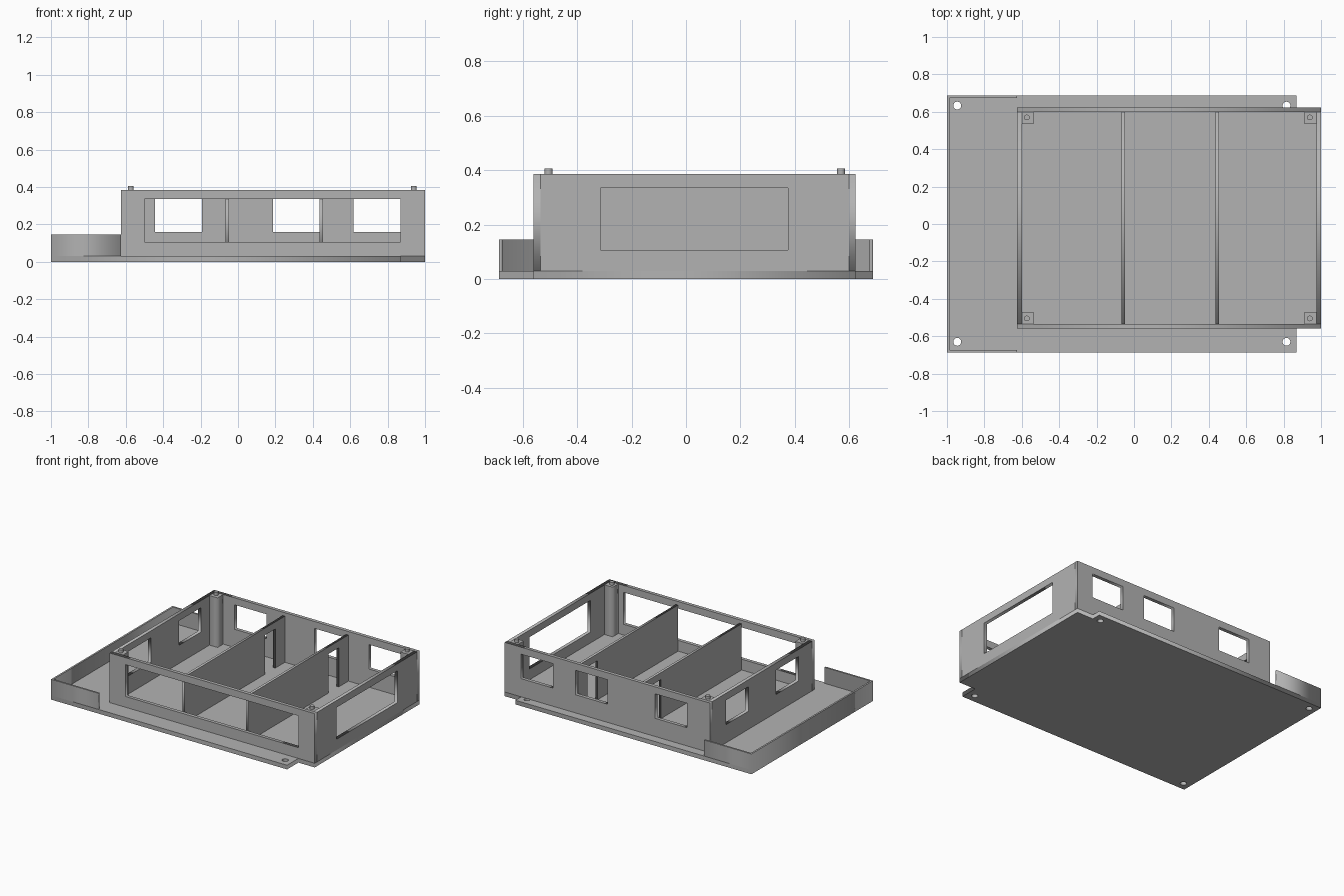
import bpy
import math

if "Cube" in bpy.data.objects:
    bpy.data.objects.remove(bpy.data.objects["Cube"], do_unlink=True)

grey = bpy.data.materials.new("plain grey")
grey.use_nodes = True
grey.diffuse_color = (0.45, 0.45, 0.45, 1)
grey.node_tree.nodes["Principled BSDF"].inputs["Base Color"].default_value = grey.diffuse_color

# Main dimensions
X0, X1 = -0.625, 1.0          # house length
Y0, Y1 = -0.56, 0.6235        # house depth
BX, BY = 0.87, 0.6875         # base plate edge
FLOOR, TOP, WALL = 0.03, 0.385, 0.025
FACING = {"flat": (0, 0, 0),
          "x": (math.pi / 2, 0, 0),
          "y": (math.pi / 2, 0, math.pi / 2)}


def rect(u0, u1, v0, v1):
    return [(u0, v0), (u1, v0), (u1, v1), (u0, v1)]


def circle(cx, cy, r, n=24):
    return [(cx + r * math.cos(math.tau * i / n), cy + r * math.sin(math.tau * i / n))
            for i in range(n)]


def plate(name, outlines, facing, lo, hi):
    """Fill the first outline, minus the others, between two positions on its axis."""
    curve = bpy.data.curves.new(name, "CURVE")
    curve.dimensions = "2D"
    curve.fill_mode = "BOTH"
    curve.extrude = (hi - lo) / 2
    for pts in outlines:
        spline = curve.splines.new("POLY")
        spline.points.add(len(pts) - 1)
        for p, (u, v) in zip(spline.points, pts):
            p.co = (u, v, 0, 1)
        spline.use_cyclic_u = True
    curve.materials.append(grey)
    obj = bpy.data.objects.new(name, curve)
    bpy.context.collection.objects.link(obj)
    mid = (lo + hi) / 2
    obj.rotation_euler = FACING[facing]
    obj.location = {"flat": (0, 0, mid), "x": (0, mid, 0), "y": (mid, 0, 0)}[facing]
    bpy.ops.object.select_all(action="DESELECT")
    obj.select_set(True)
    bpy.context.view_layer.objects.active = obj
    bpy.ops.object.convert(target="MESH")
    return bpy.context.object


# Base plate with house floor and four screw holes
outline = [(-1, -BY), (BX, -BY), (BX, Y0), (X1, Y0), (X1, Y1), (BX, Y1), (BX, BY), (-1, BY)]
holes = [circle(x, y, 0.021) for x in (-0.945, 0.815) for y in (-0.63, 0.633)]
plate("base_plate", [outline] + holes, "flat", 0, FLOOR)

# Low yard wall around the open end
t = 0.0125
plate("yard_wall", [[(X0, -BY), (X0, -BY + t), (-1 + t, -BY + t), (-1 + t, BY - t),
                     (X0, BY - t), (X0, BY), (-1, BY), (-1, -BY)]], "flat", FLOOR, 0.145)

# Outer walls with window openings
long_wall = rect(X0, X1, FLOOR, TOP)
side_wall = rect(Y0 + WALL, Y1 - WALL, FLOOR, TOP)
SILL, HEAD = 0.16, 0.335
plate("front_wall", [long_wall, rect(-0.5, 0.87, 0.107, HEAD)], "x", Y0, Y0 + WALL)
plate("back_wall", [long_wall] + [rect(u, u + 0.253, SILL, HEAD) for u in (-0.445, 0.186, 0.618)],
      "x", Y1 - WALL, Y1)
plate("left_wall", [side_wall, rect(-0.315, 0.375, 0.107, HEAD)], "y", X1 - WALL, X1)
plate("right_wall", [side_wall] + [rect(u, u + 0.253, SILL, HEAD) for u in (-0.38, 0.188)],
      "y", X0, X0 + WALL)

# Inner partitions with a doorway near the back
ya, yb, pt = Y0 + WALL, Y1 - WALL, 0.36
doorway = [(ya, FLOOR), (0.375, FLOOR), (0.375, 0.31), (0.49, 0.31), (0.49, FLOOR),
           (yb, FLOOR), (yb, pt), (ya, pt)]
for i, x in enumerate((-0.057, 0.446)):
    plate(f"partition_{i + 1}", [doorway], "y", x - 0.009, x + 0.009)

# Corner posts and locating pegs
s = 0.064
for xname, xa, px in (("right", X0 + WALL, -0.573), ("left", X1 - WALL - s, 0.94)):
    for yname, yc, py in (("front", ya, -0.505), ("back", yb - s, 0.57)):
        plate(f"{yname}_{xname}_post", [rect(xa, xa + s, yc, yc + s)], "flat", FLOOR, TOP)
        plate(f"{yname}_{xname}_peg", [circle(px, py, 0.015)], "flat", TOP, 0.406)
        bpy.ops.object.shade_smooth_by_angle()
